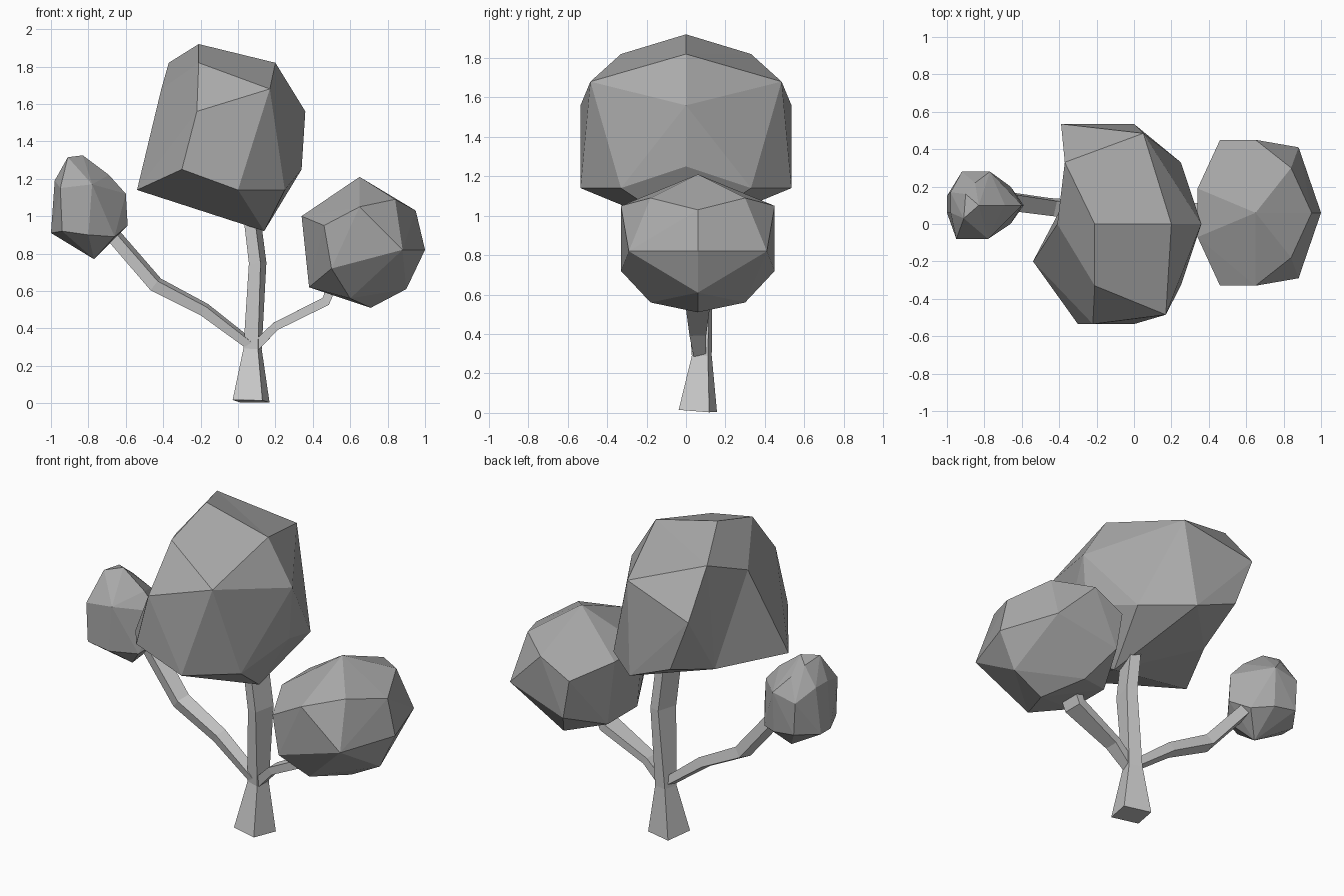
import bpy, bmesh, math
from mathutils import Vector

if "Cube" in bpy.data.objects:
    bpy.data.objects.remove(bpy.data.objects["Cube"])

leaf_mat = bpy.data.materials.new("dark_leaf")
leaf_mat.diffuse_color = (0.4, 0.4, 0.4, 1)
leaf_mat.use_nodes = True
leaf_mat.node_tree.nodes["Principled BSDF"].inputs["Base Color"].default_value = leaf_mat.diffuse_color


def finish(name, bm, mat=None):
    bmesh.ops.recalc_face_normals(bm, faces=bm.faces)
    me = bpy.data.meshes.new(name)
    bm.to_mesh(me)
    bm.free()
    if mat:
        me.materials.append(mat)
    ob = bpy.data.objects.new(name, me)
    bpy.context.collection.objects.link(ob)
    return ob


def foliage(name, points, shift=()):
    """Faceted leaf clump: convex hull of corner points, then nudged corners."""
    bm = bmesh.new()
    verts = [bm.verts.new(p) for p in points]
    bmesh.ops.convex_hull(bm, input=verts)
    for old, new_x in shift:
        for v in bm.verts:
            if (v.co - Vector(old)).length < 1e-4:
                v.co.x = new_x
    loose = [v for v in bm.verts if not v.link_faces]
    bmesh.ops.delete(bm, geom=loose, context='VERTS')
    bmesh.ops.dissolve_limit(bm, angle_limit=math.radians(1),
                             verts=bm.verts[:], edges=bm.edges[:])
    return finish(name, bm, leaf_mat)


def limb(name, stations, twist=0.0):
    """Four-sided tapered tube; station = centre x, y, z, half height, half width."""
    c, d = math.cos(math.radians(twist)), math.sin(math.radians(twist))
    bm = bmesh.new()
    pts = [Vector(s[:3]) for s in stations]
    rings = []
    for i, s in enumerate(stations):
        t = (pts[min(i + 1, len(pts) - 1)] - pts[max(i - 1, 0)]).normalized()
        n = Vector((0, 1, 0)).cross(t).normalized()
        side = t.cross(n)
        ring = []
        for a, b in ((-1, -1), (1, -1), (1, 1), (-1, 1)):
            u, w = a * s[3], b * s[4]
            ring.append(bm.verts.new(pts[i] + n * (u * c - w * d) + side * (u * d + w * c)))
        rings.append(ring)
    for r0, r1 in zip(rings, rings[1:]):
        for k in range(4):
            bm.faces.new((r0[k], r0[(k + 1) % 4], r1[(k + 1) % 4], r1[k]))
    bm.faces.new(rings[0][::-1])
    bm.faces.new(rings[-1])
    return finish(name, bm)


# Trunk and its two side branches
limb("trunk", [(.07, .06, .01, .082, .08), (.078, .08, .29, .04, .042),
               (.105, .065, .75, .032, .065), (.068, .06, 1.05, .03, .065)], -14)
limb("left_branch", [(.07, .07, .31, .022, .03), (-.18, .08, .50, .028, .035),
                     (-.44, .09, .635, .032, .042), (-.66, .12, .89, .03, .045),
                     (-.71, .12, .95, .03, .045)], -15)
limb("right_branch", [(.09, .07, .30, .025, .03), (.20, .06, .41, .022, .042),
                      (.47, .06, .545, .025, .06), (.52, .06, .68, .03, .06)])

# Large crown: symmetric hull in x, half width, z; its back half is then skewed in x
crown = [(-.21, 0, 1.92), (.2, 0, 1.82), (.36, 0, 1.56), (.34, 0, 1.25), (.14, 0, .92),
         (-.41, 0, 1.68), (-.21, .33, 1.82), (.17, .485, 1.68), (-.22, .535, 1.56),
         (-.3, .535, 1.25), (0, .535, 1.14), (.25, .33, 1.14), (-.54, .2, 1.14)]


def mirrored(half, centre):
    return [(x, centre + s * w, z) for x, w, z in half for s in ((-1, 1) if w else (1,))]


foliage("main_crown", mirrored(crown, 0),
        [((-.21, .33, 1.82), -.37), ((.17, .485, 1.68), .05), ((-.22, .535, 1.56), -.39),
         ((-.3, .535, 1.25), -.27), ((-.54, .2, 1.14), -.33)])

# Right crown, mirrored about its own centre
right = [(.65, 0, 1.21), (.95, 0, 1.03), (1.0, 0, .82), (.9, 0, .61), (.71, 0, .51),
         (.84, .24, 1.09), (.65, .39, 1.05), (.88, .35, .82), (.34, .13, 1.0),
         (.46, .39, .95), (.5, .39, .72), (.6, .24, .56), (.38, .14, .62)]
foliage("right_crown", mirrored(right, .06))

# Small left crown
foliage("left_crown", [
    (-.91, .03, 1.315), (-.83, .1, 1.325), (-.9, .16, 1.3), (-.85, -.01, 1.25),
    (-.85, .22, 1.24), (-.69, .1, 1.22),
    (-.6, .1, 1.12), (-.59, .1, .95), (-.95, -.08, 1.15), (-.78, -.08, 1.17),
    (-.94, -.08, .92), (-.8, -.08, .9), (-.66, 0, .89), (-.66, .2, .89),
    (-.77, .1, .77), (-1, .06, .91), (-1, .15, .91), (-.98, .06, 1.19),
    (-.98, .17, 1.19), (-.92, .28, 1.12), (-.77, .28, 1.15), (-.91, .28, .93),
    (-.77, .27, .91)])
